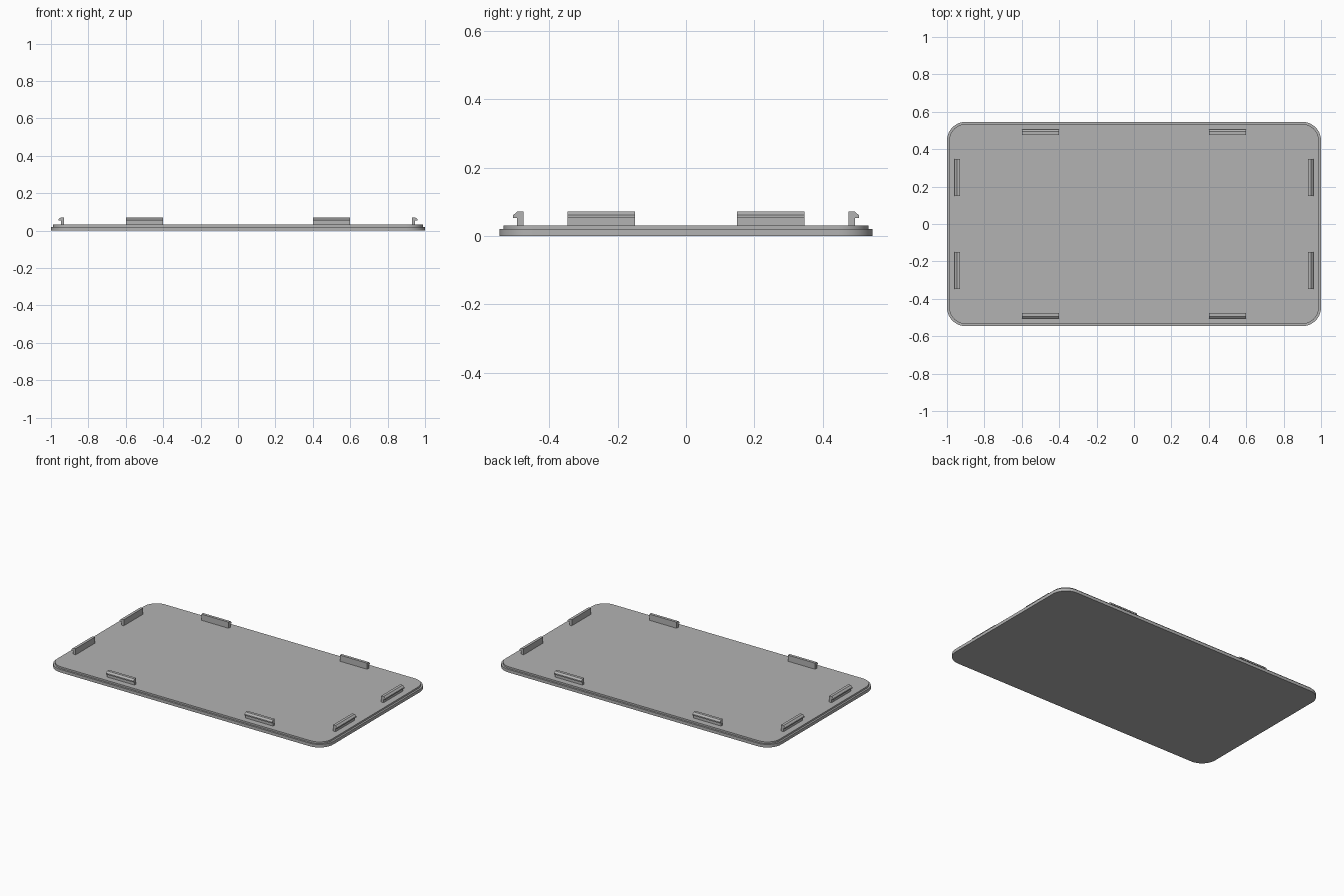
import bpy, bmesh, math
from mathutils import Matrix, Vector

cube = bpy.data.objects.get("Cube")
if cube:
    bpy.data.objects.remove(cube, do_unlink=True)

grey = bpy.data.materials.new("plain grey")
grey.use_nodes = True
colour = (0.45, 0.45, 0.45, 1)
grey.diffuse_color = colour
grey.node_tree.nodes["Principled BSDF"].inputs["Base Color"].default_value = colour


def extrude(name, points, direction):
    """Extrude a flat outline along a direction into a closed solid."""
    bm = bmesh.new()
    face = bm.faces.new([bm.verts.new(p) for p in points])
    grown = bmesh.ops.extrude_face_region(bm, geom=[face])["geom"]
    verts = [v for v in grown if isinstance(v, bmesh.types.BMVert)]
    bmesh.ops.translate(bm, verts=verts, vec=direction)
    bmesh.ops.recalc_face_normals(bm, faces=bm.faces)
    mesh = bpy.data.meshes.new(name)
    bm.to_mesh(mesh)
    bm.free()
    mesh.materials.append(grey)
    obj = bpy.data.objects.new(name, mesh)
    bpy.context.collection.objects.link(obj)
    return obj


def rounded_outline(hx, hy, r, z, steps=12):
    points = []
    for quarter, (sx, sy) in enumerate([(1, 1), (-1, 1), (-1, -1), (1, -1)]):
        for i in range(steps + 1):
            a = math.pi / 2 * (quarter + i / steps)
            points.append((sx * (hx - r) + r * math.cos(a),
                           sy * (hy - r) + r * math.sin(a), z))
    return points


# Cover plate with a slightly smaller raised step
HX, HY, LIP, MID, TOP = 1.0, 0.546, 0.012, 0.02, 0.031
plates = [
    extrude("cover_plate", rounded_outline(HX, HY, 0.1, 0), (0, 0, MID)),
    extrude("inner_step", rounded_outline(HX - LIP, HY - LIP, 0.1 - LIP, MID),
            (0, 0, TOP - MID)),
]
for plate in plates:
    bpy.ops.object.select_all(action="DESELECT")
    plate.select_set(True)
    bpy.context.view_layer.objects.active = plate
    bpy.ops.object.shade_smooth_by_angle(angle=math.radians(30))

# Snap clips: hooked profile (outward distance, height) on each edge
HOOK = [(0, TOP), (0.018, TOP), (0.018, 0.053), (0.03, 0.053),
        (0.03, 0.061), (0.018, 0.071), (0, 0.071)]
LENGTH = 0.197


def clip(name, angle, distance, along):
    profile = [(distance + d, along - LENGTH / 2, z) for d, z in HOOK]
    obj = extrude(name, profile, (0, LENGTH, 0))
    obj.data.transform(Matrix.Rotation(angle, 4, "Z"))


for side, angle, distance, along in [("left", 0, 0.929, 0.248),
                                     ("back", math.pi / 2, 0.476, 0.5),
                                     ("right", math.pi, 0.929, 0.248),
                                     ("front", -math.pi / 2, 0.476, 0.5)]:
    for number, sign in enumerate((-1, 1), 1):
        clip(f"{side}_clip_{number}", angle, distance, sign * along)
